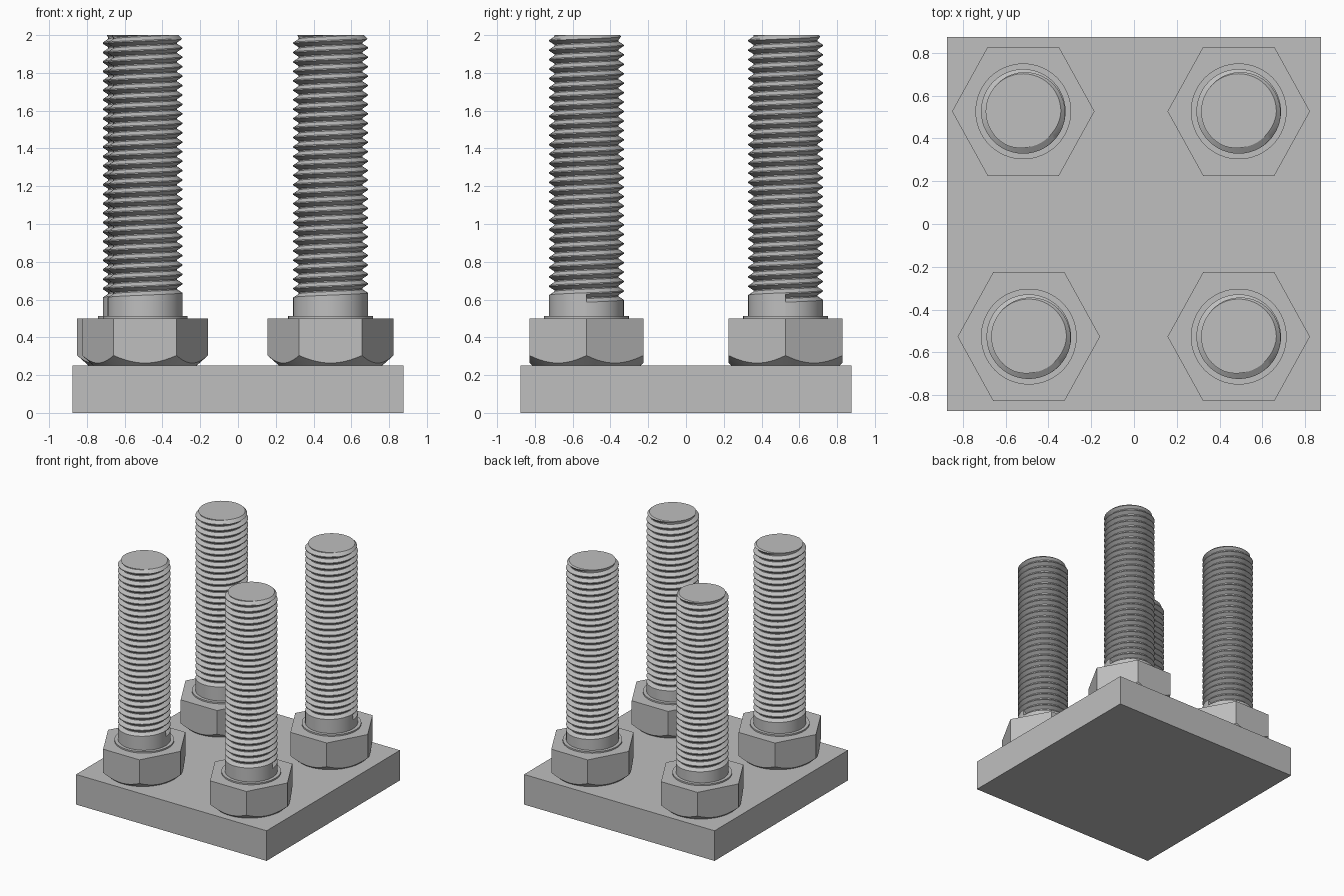
import bpy, bmesh
from math import sin, cos, pi, radians

old = bpy.data.objects.get("Cube")
if old:
    bpy.data.objects.remove(old, do_unlink=True)

steel = bpy.data.materials.new("grey_steel")
steel.use_nodes = True
GREY = (0.52, 0.52, 0.52, 1)
steel.diffuse_color = GREY
steel.node_tree.nodes["Principled BSDF"].inputs["Base Color"].default_value = GREY

PLATE_TOP, HEAD_TOP, COLLAR_TOP, TOP = 0.25, 0.50, 0.512, 2.0
CREST, ROOT, PITCH, START = 0.198, 0.169, 0.05, 0.583
SEGS, TURNS = 48, 29


def polar(r, a, z):
    return (r * cos(a), r * sin(a), z)


def finish(bm, name):
    bmesh.ops.recalc_face_normals(bm, faces=bm.faces)
    mesh = bpy.data.meshes.new(name)
    bm.to_mesh(mesh)
    bm.free()
    mesh.materials.append(steel)
    obj = bpy.data.objects.new(name, mesh)
    bpy.context.collection.objects.link(obj)
    bpy.ops.object.select_all(action="DESELECT")
    obj.select_set(True)
    bpy.context.view_layer.objects.active = obj
    bpy.ops.object.shade_smooth_by_angle(angle=radians(30))
    return obj


def bridge(bm, rows, closed):
    """Join neighbouring rows of vertices with quads."""
    for a, b in zip(rows, rows[1:]):
        n = len(a)
        for i in range(n if closed else n - 1):
            j = (i + 1) % n
            bm.faces.new((a[i], a[j], b[j], b[i]))


def make_plate():
    bm = bmesh.new()
    bmesh.ops.create_cube(bm, size=1)
    bmesh.ops.scale(bm, vec=(1.75, 1.75, PLATE_TOP), verts=bm.verts)
    bmesh.ops.translate(bm, vec=(0, 0, PLATE_TOP / 2), verts=bm.verts)
    finish(bm, "base_plate")


def make_head():
    """Hexagonal head whose lower corners are cut by a cone."""
    bm = bmesh.new()
    n, apothem, seat, slope = 72, 0.3015, 0.285, 1.17
    rings = [[], [], []]
    for i in range(n):
        a = 2 * pi * i / n
        r = apothem / cos(a % (pi / 3) - pi / 6)
        cut = PLATE_TOP + (r - seat) / slope
        for ring, (rad, z) in zip(rings, ((seat, PLATE_TOP), (r, cut), (r, HEAD_TOP))):
            ring.append(bm.verts.new(polar(rad, a, z)))
    bridge(bm, rings, True)
    bm.faces.new(rings[0])
    bm.faces.new(rings[2])
    bmesh.ops.scale(bm, vec=(0.957, 1, 1), verts=bm.verts)
    return finish(bm, "hex_head")


def make_collar():
    bm = bmesh.new()
    bmesh.ops.create_cone(bm, cap_ends=True, segments=64, radius1=0.224,
                          radius2=0.224, depth=COLLAR_TOP - HEAD_TOP)
    bmesh.ops.translate(bm, vec=(0, 0, (HEAD_TOP + COLLAR_TOP) / 2), verts=bm.verts)
    return finish(bm, "collar")


def make_shaft():
    """Plain shank running into a right-handed helical thread."""
    bm = bmesh.new()
    profile = ((CREST, 0.06), (ROOT, 0.44), (ROOT, 0.56), (CREST, 0.94), (CREST, 1.06))
    rows = []
    for k in range(SEGS * TURNS + 1):
        a, z = 2 * pi * k / SEGS, START + PITCH * k / SEGS
        rows.append([bm.verts.new(polar(r, a, z + t * PITCH)) for r, t in profile])
    bridge(bm, rows, False)
    # Wall where the groove begins
    bm.faces.new(rows[0][:4])
    # Shank below the first turn
    low = [bm.verts.new(polar(CREST, 2 * pi * k / SEGS, COLLAR_TOP - 0.005))
           for k in range(SEGS + 1)]
    bridge(bm, [low, [row[0] for row in rows[:SEGS + 1]]], False)
    bmesh.ops.remove_doubles(bm, verts=bm.verts, dist=0.0002)
    # Trim the top, chamfer it and close it
    cut = bmesh.ops.bisect_plane(bm, geom=bm.verts[:] + bm.edges[:] + bm.faces[:],
                                 plane_co=(0, 0, TOP), plane_no=(0, 0, 1),
                                 clear_outer=True)
    for v in bm.verts:
        limit, r = 0.176 + (TOP - v.co.z), v.co.xy.length
        if r > limit:
            v.co.x *= limit / r
            v.co.y *= limit / r
    rim = [e for e in cut["geom_cut"] if isinstance(e, bmesh.types.BMEdge)]
    bmesh.ops.edgeloop_fill(bm, edges=rim)
    return finish(bm, "threaded_shaft")


make_plate()
parts = [make_head(), make_collar(), make_shaft()]
places = {"front_left": (0.49, -0.527), "front_right": (-0.492, -0.527),
          "back_left": (0.49, 0.527), "back_right": (-0.518, 0.527)}
for i, (where, (x, y)) in enumerate(places.items()):
    for part in parts:
        name = part.name.split(".")[0]
        if i == len(places) - 1:
            obj = part
        else:
            obj = part.copy()
            bpy.context.collection.objects.link(obj)
        obj.name = where + "_" + name
        obj.location = (x, y, 0)
